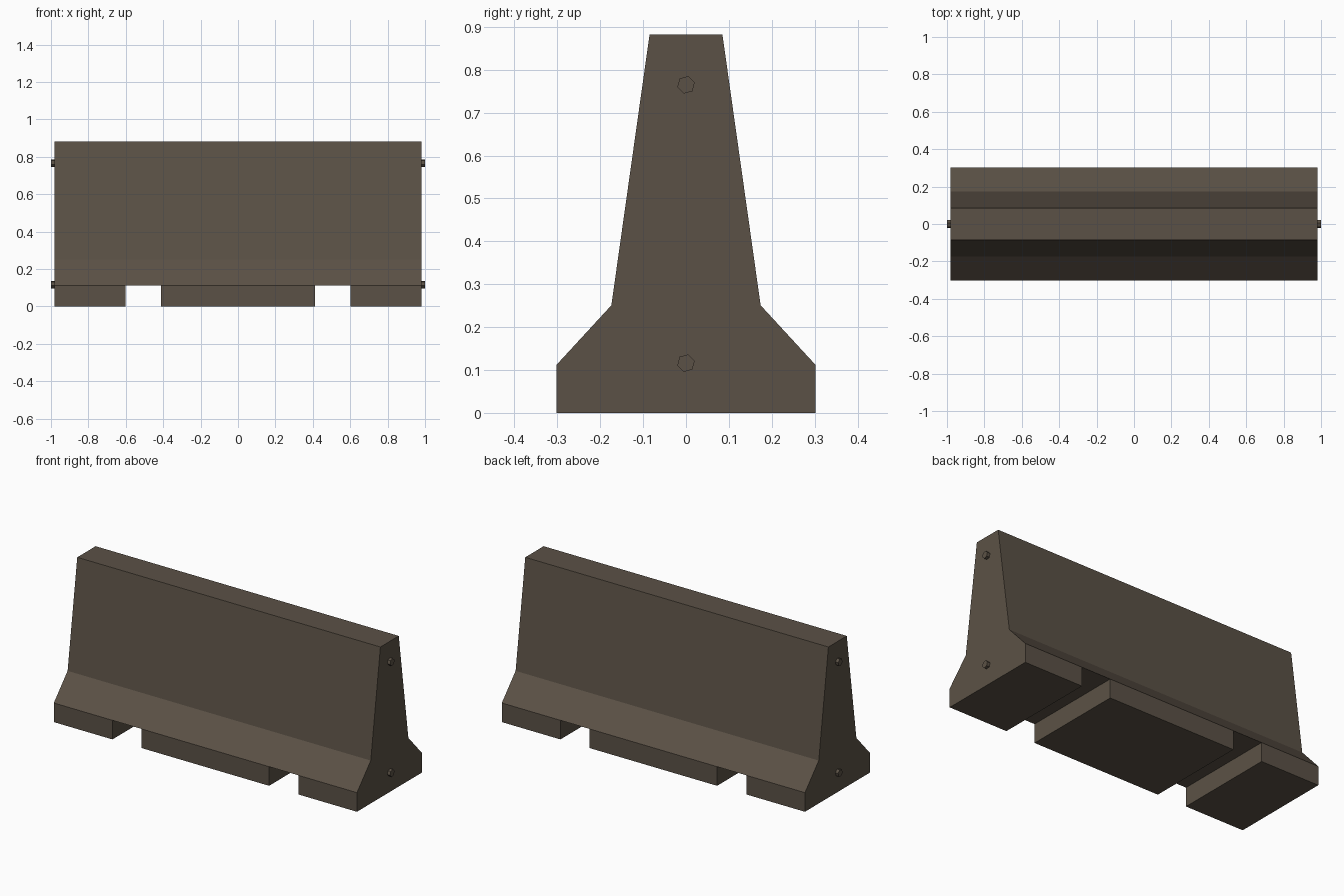
import bpy, bmesh, math

cube = bpy.data.objects.get("Cube")
if cube:
    bpy.data.objects.remove(cube, do_unlink=True)


def material(name, rgb):
    m = bpy.data.materials.new(name)
    m.use_nodes = True
    m.diffuse_color = (*rgb, 1)
    m.node_tree.nodes["Principled BSDF"].inputs["Base Color"].default_value = (*rgb, 1)
    return m


concrete = material("weathered concrete", (0.105, 0.083, 0.061))


def prism(name, outline, x0, x1):
    """Extrude a closed (y, z) outline along x."""
    bm = bmesh.new()
    face = bm.faces.new([bm.verts.new((x0, y, z)) for y, z in outline])
    new = bmesh.ops.extrude_face_region(bm, geom=[face])["geom"]
    bmesh.ops.translate(bm, vec=(x1 - x0, 0, 0),
                        verts=[v for v in new if isinstance(v, bmesh.types.BMVert)])
    bmesh.ops.recalc_face_normals(bm, faces=bm.faces)
    mesh = bpy.data.meshes.new(name)
    bm.to_mesh(mesh)
    bm.free()
    mesh.materials.append(concrete)
    obj = bpy.data.objects.new(name, mesh)
    bpy.context.collection.objects.link(obj)
    return obj


# Barrier wall with a stepped, tapering cross-section
END, FOOT = 0.982, 0.112
half = [(0.302, 0), (0.302, FOOT), (0.174, 0.251), (0.085, 0.882)]
wall = prism("barrier_wall", half + [(-y, z) for y, z in reversed(half)], -END, END)

# Two lifting slots cut through the foot
slot = [(-0.5, -0.1), (0.5, -0.1), (0.5, FOOT), (-0.5, FOOT)]
for side, x0 in (("left", 0.413), ("right", -0.602)):
    cutter = prism(side + "_slot_cutter", slot, x0, x0 + 0.189)
    cutter.hide_render = True
    mod = wall.modifiers.new(side + "_slot", "BOOLEAN")
    mod.operation = "DIFFERENCE"
    mod.solver = "EXACT"
    mod.object = cutter
    bpy.context.view_layer.objects.active = wall
    bpy.ops.object.modifier_apply(modifier=mod.name)
    bpy.data.objects.remove(cutter, do_unlink=True)

# Hexagonal connecting pins at both ends
angles = [math.radians(15 + 60 * i) for i in range(6)]
for level, height in (("lower", 0.116), ("upper", 0.765)):
    hexagon = [(0.021 * math.cos(a), height + 0.021 * math.sin(a)) for a in angles]
    for side, s in (("left", 1), ("right", -1)):
        prism(f"{level}_{side}_pin", hexagon, s * 0.95, s)
